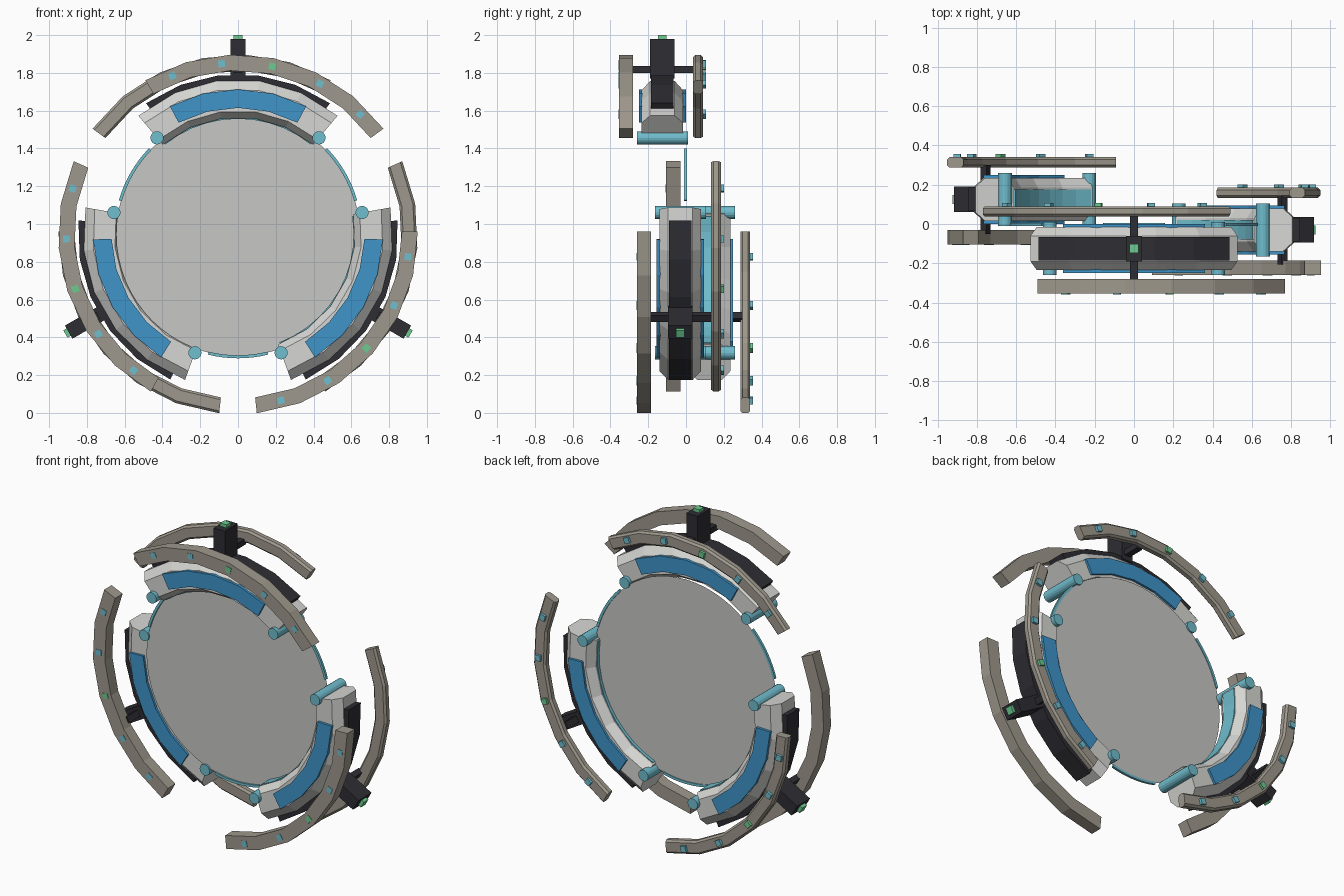
import bpy, bmesh
from math import radians, cos, sin
from mathutils import Matrix, Vector

if "Cube" in bpy.data.objects:
    bpy.data.objects.remove(bpy.data.objects["Cube"], do_unlink=True)

CENTRE = 0.945  # height of the ring centre


def material(name, rgb):
    lin = [((c / 255 + 0.055) / 1.055) ** 2.4 for c in rgb] + [1]
    m = bpy.data.materials.new(name)
    m.use_nodes = True
    m.diffuse_color = lin
    m.node_tree.nodes["Principled BSDF"].inputs["Base Color"].default_value = lin
    return m


SHELL = material("pale grey shell", (214, 214, 211))
DARK = material("charcoal", (46, 45, 51))
BLUE = material("panel blue", (62, 149, 201))
TEAL = material("teal", (112, 189, 205))
RAIL = material("warm grey rail", (159, 153, 141))
GREEN = material("signal green", (108, 202, 143))
FIELD = material("grey field", (199, 199, 197))


def finish(name, bm, mat):
    bmesh.ops.recalc_face_normals(bm, faces=bm.faces)
    me = bpy.data.meshes.new(name)
    bm.to_mesh(me)
    bm.free()
    me.materials.append(mat)
    ob = bpy.data.objects.new(name, me)
    bpy.context.collection.objects.link(ob)
    return ob


def polar(r, deg, y):
    a = radians(deg)
    return Vector((r * cos(a), y, CENTRE + r * sin(a)))


def arc(name, profile, start, end, steps, mat):
    """Sweep a closed (radius, y) profile around the ring centre."""
    bm = bmesh.new()
    rings = []
    for i in range(steps + 1):
        a = start + (end - start) * i / steps
        rings.append([bm.verts.new(polar(r, a, y)) for r, y in profile])
    n = len(profile)
    for p, q in zip(rings, rings[1:]):
        for k in range(n):
            bm.faces.new((p[k], p[(k + 1) % n], q[(k + 1) % n], q[k]))
    bm.faces.new(rings[0])
    bm.faces.new(rings[-1])
    return finish(name, bm, mat)


def band(r0, r1, y0, y1):
    return [(r0, y0), (r1, y0), (r1, y1), (r0, y1)]


def chamfered(r0, r1, y0, y1, c):
    return [(r0 + c, y0), (r1 - c, y0), (r1, y0 + c), (r1, y1 - c),
            (r1 - c, y1), (r0 + c, y1), (r0, y1 - c), (r0, y0 + c)]


def box(name, r, deg, y, size, mat):
    """Box at a ring position; size is radial, along y, tangential."""
    bm = bmesh.new()
    bmesh.ops.create_cube(bm, size=1)
    turn = Matrix.Rotation(radians(-deg), 4, "Y")
    place = Matrix.Translation(polar(r, deg, y)) @ turn
    bm.transform(place @ Matrix.Diagonal((*size, 1)))
    return finish(name, bm, mat)


def rod(name, r, deg, y, radius, length):
    bm = bmesh.new()
    bmesh.ops.create_cone(bm, cap_ends=True, segments=16, radius1=radius,
                          radius2=radius, depth=length)
    bm.transform(Matrix.Translation(polar(r, deg, y))
                 @ Matrix.Rotation(radians(90), 4, "X"))
    return finish(name, bm, TEAL)


def module(side, mid, y):
    # Chamfered casing, inner strip and outer armour
    half = [(0.62, 0.06), (0.655, 0.11), (0.77, 0.11), (0.82, 0.065)]
    section = [(r, y - w) for r, w in half] + [(r, y + w) for r, w in reversed(half)]
    arc(side + "_casing", section, mid - 40, mid + 40, 5, SHELL)
    arc(side + "_inner_strip", band(0.612, 0.63, y - 0.05, y + 0.05),
        mid - 39, mid + 39, 10, TEAL)
    arc(side + "_armour", band(0.8, 0.848, y - 0.06, y + 0.06),
        mid - 35, mid + 35, 5, DARK)

    # Blue panels on both faces, end rods
    for face, s in (("front", -1), ("back", 1)):
        arc(f"{side}_{face}_panel", band(0.67, 0.768, y + s * 0.1, y + s * 0.125),
            mid - 28, mid + 28, 4, BLUE)
    for end, s in (("first", -1), ("second", 1)):
        rod(f"{side}_{end}_rod", 0.667, mid + 40 * s, y, 0.035, 0.27)

    # Clamp with cross arm and beacon
    box(side + "_clamp", 0.93, mid, y, (0.21, 0.13, 0.08), DARK)
    box(side + "_cross_arm", 0.873, mid, y, (0.036, 0.35, 0.04), DARK)
    box(side + "_beacon", 1.043, mid, y, (0.024, 0.045, 0.045), GREEN)

    # Staggered outer rails, each with a row of five lamps
    front = band(0.868, 0.952, y - 0.23, y - 0.155)
    back = chamfered(0.868, 0.952, y + 0.163, y + 0.215, 0.012)
    for face, s, section, lamp_y, depth in (
            ("front", -1, front, y - 0.229, 0.008),
            ("back", 1, back, y + 0.22, 0.022)):
        middle = mid + s * 11.5
        arc(f"{side}_{face}_rail", section, middle - 42.5, middle + 42.5, 6, RAIL)
        for i in range(-2, 3):
            box(f"{side}_{face}_lamp_{i + 3}", 0.908, middle + 17 * i, lamp_y,
                (0.036, depth, 0.036), TEAL if i else GREEN)


# Three modules at staggered depths
module("top", 90, -0.125)
module("left", -30, -0.03)
module("right", 210, 0.125)

# Thin ring arcs bridging the gaps
for gap, deg in (("left", 30), ("right", 150), ("bottom", 270)):
    arc(gap + "_bridge", band(0.64, 0.656, -0.01, 0.005), deg - 14, deg + 14, 8, TEAL)

# Central field disc
disc = bmesh.new()
bmesh.ops.create_circle(disc, cap_ends=True, segments=64, radius=0.645)
disc.transform(Matrix.Translation((0, 0, CENTRE)) @ Matrix.Rotation(radians(90), 4, "X"))
finish("field_disc", disc, FIELD)
